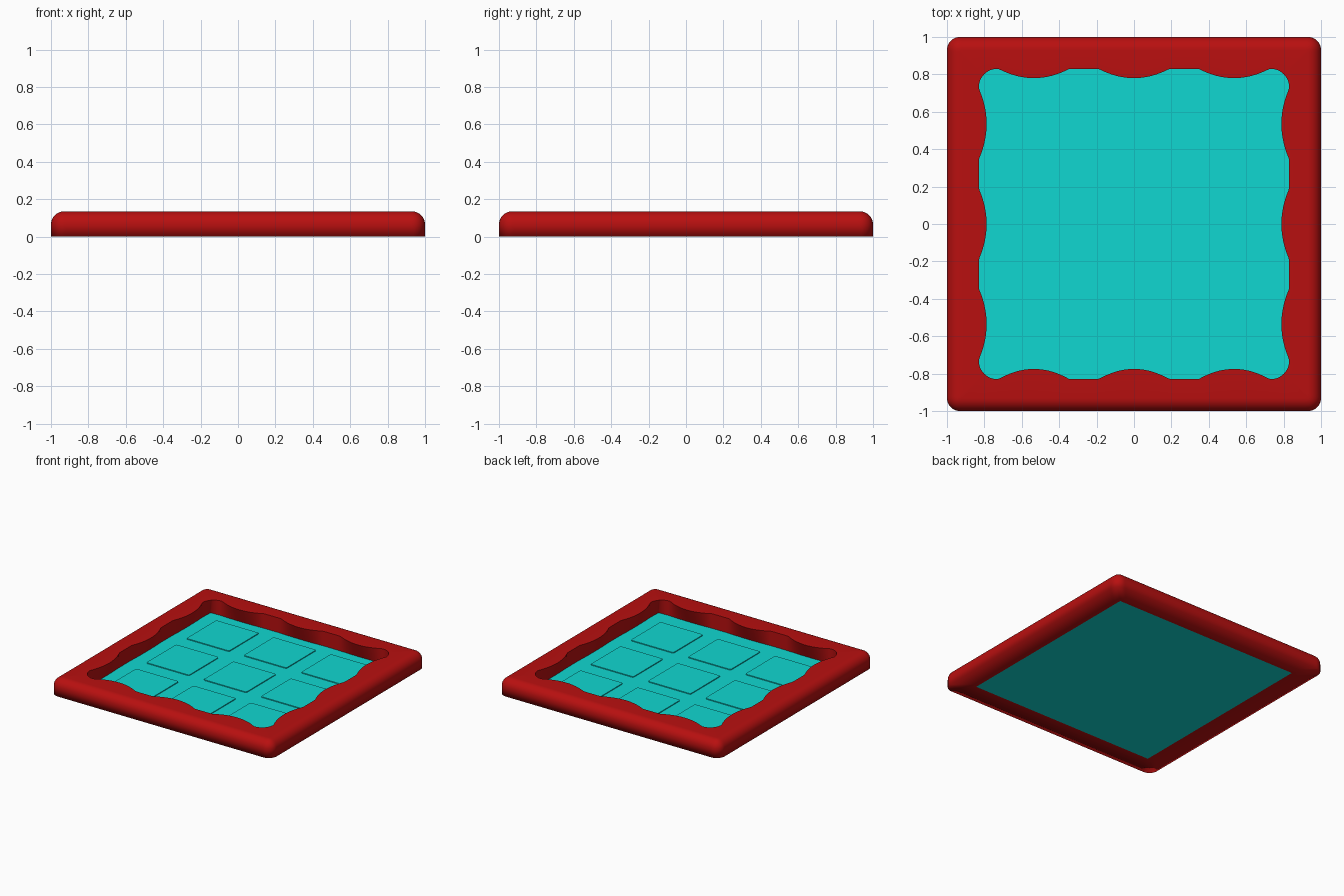
import bpy, bmesh, math

if "Cube" in bpy.data.objects:
    bpy.data.objects.remove(bpy.data.objects["Cube"])


def material(name, rgb):
    m = bpy.data.materials.new(name)
    m.diffuse_color = (*rgb, 1)
    m.use_nodes = True
    m.node_tree.nodes["Principled BSDF"].inputs["Base Color"].default_value = m.diffuse_color
    return m


RED = material("red", (0.48, 0.005, 0.005))
TEAL = material("teal", (0.005, 0.68, 0.64))


def add_object(name, bm, mat):
    bmesh.ops.recalc_face_normals(bm, faces=bm.faces)
    me = bpy.data.meshes.new(name)
    bm.to_mesh(me)
    bm.free()
    me.materials.append(mat)
    ob = bpy.data.objects.new(name, me)
    bpy.context.collection.objects.link(ob)
    return ob


# Positions along one side, denser near the corners
US = [-1 + 0.012 * i for i in range(10)] + [-0.88 + 0.022 * i for i in range(80)]
US += [0.88 + 0.012 * i for i in range(10)]


def bump(t):
    """Height (0-1) of the three scallops along a side."""
    return max(0, max(1 - ((t - c) / 0.19) ** 2 for c in (-0.535, 0, 0.535)))


def ring(half, radius, depths=(0, 0, 0, 0)):
    """Rounded square outline, scalloped inward by a depth on each side."""
    pts = []
    c = half - radius
    for side in range(4):
        for u in US:
            x, y = half * u, -half
            if abs(x) > c and radius > 0:
                dx, dy = abs(x) - c, radius
                k = radius / math.hypot(dx, dy)
                x, y = math.copysign(c + dx * k, x), -(c + dy * k)
            y += depths[side] * bump(x)
            for _ in range(side):
                x, y = -y, x
            pts.append((x, y))
    return pts


# Frame: rounded outside, scalloped top lip sloping to a square bottom opening
R, H, IN = 0.07, 0.135, 0.83
sections = [(ring(IN, 0), 0), (ring(1, R), 0), (ring(1, R), H - R)]
for i in range(1, 9):
    a = math.pi / 2 * i / 8
    inset = R * (1 - math.cos(a))
    sections.append((ring(1 - inset, max(R - inset, 0.002)), H - R + R * math.sin(a)))
sections.append((ring(IN, 0.1, (0.055, 0.042, 0.05, 0.042)), H))

bm = bmesh.new()
loops = [[bm.verts.new((x, y, z)) for x, y in pts] for pts, z in sections]
n = len(loops[0])
for k, a in enumerate(loops):
    b = loops[(k + 1) % len(loops)]
    for i in range(n):
        j = (i + 1) % n
        bm.faces.new((a[i], a[j], b[j], b[i]))
for f in bm.faces:
    f.smooth = True
for lp in (loops[0], loops[-1]):
    for i in range(n):
        bm.edges.get((lp[i], lp[(i + 1) % n])).smooth = False
add_object("frame", bm, RED)


def box(bm, cx, cy, half, z0, z1, bevel=0):
    v = bmesh.ops.create_cube(bm, size=1)["verts"]
    for p in v:
        p.co = (cx + p.co.x * 2 * half, cy + p.co.y * 2 * half, z0 + (p.co.z + 0.5) * (z1 - z0))
    if bevel:
        es = [e for e in {e for p in v for e in p.link_edges}
              if abs(e.verts[0].co.z - e.verts[1].co.z) > 1e-4]
        bmesh.ops.bevel(bm, geom=es, offset=bevel, segments=3, affect='EDGES', profile=0.5)


# Base panel filling the frame opening
bm = bmesh.new()
box(bm, 0, 0, IN, 0, 0.015)
add_object("base_panel", bm, TEAL)

# Nine slightly raised square tiles
for row in range(3):
    for col in range(3):
        bm = bmesh.new()
        box(bm, 0.003 + 0.518 * (col - 1), 0.02 + 0.518 * (row - 1), 0.193, 0.01, 0.022, 0.012)
        add_object(f"tile_{row + 1}_{col + 1}", bm, TEAL)
